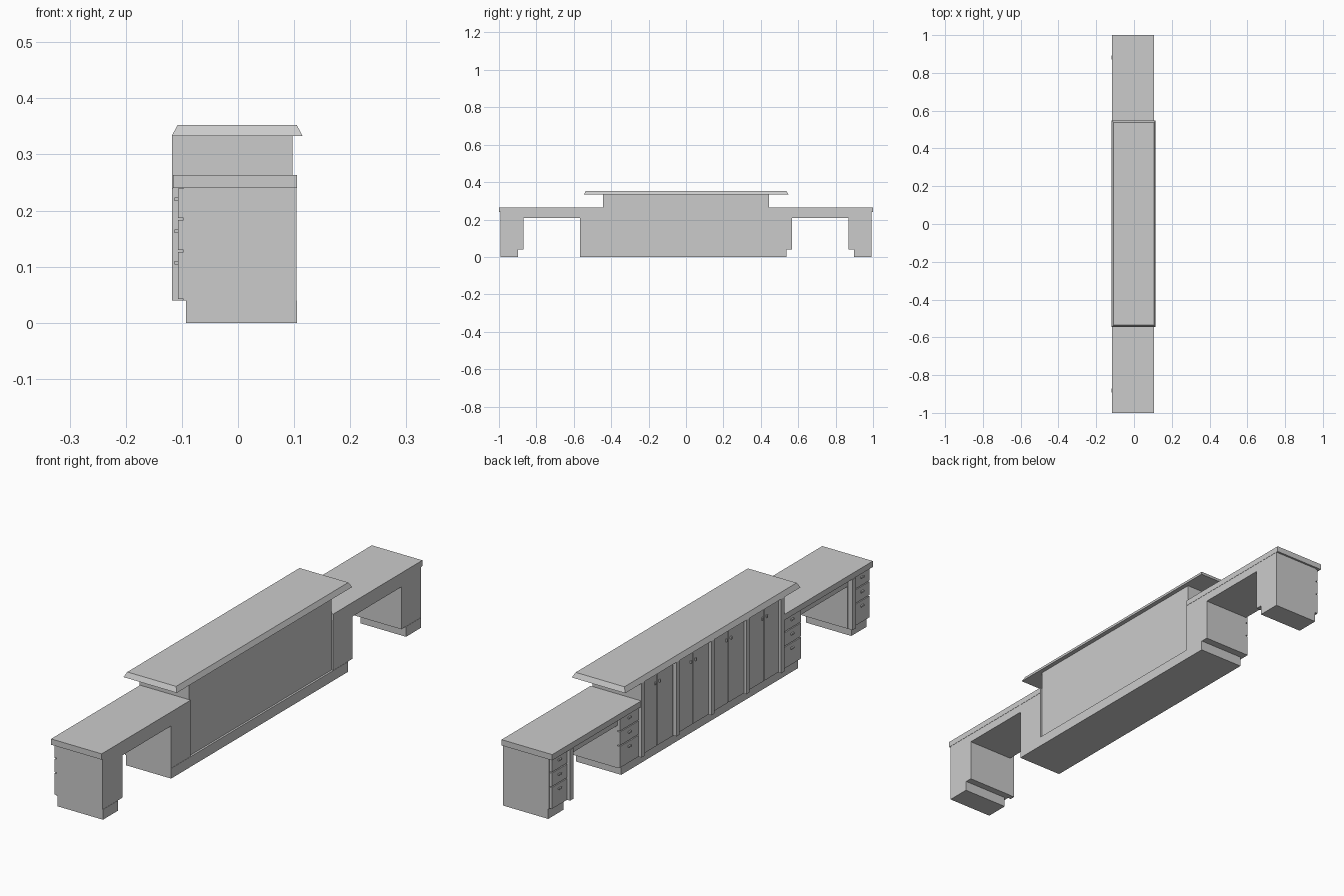
import bpy, bmesh

if "Cube" in bpy.data.objects:
    bpy.data.objects.remove(bpy.data.objects["Cube"])


def prism(name, x, y, z, inset=0.0):
    """Box from (min, max) ranges; inset shrinks the top face in x and y."""
    bm = bmesh.new()
    bmesh.ops.create_cube(bm, size=1)
    for v in bm.verts:
        hi = [c > 0 for c in v.co]
        k = inset if hi[2] else 0
        v.co = (x[1] - k if hi[0] else x[0] + k,
                y[1] - k if hi[1] else y[0] + k,
                z[hi[2]])
    me = bpy.data.meshes.new(name)
    bm.to_mesh(me)
    bm.free()
    ob = bpy.data.objects.new(name, me)
    bpy.context.collection.objects.link(ob)
    return ob


def span(a, b, s):
    """Range in y, mirrored when s is -1."""
    return tuple(sorted((a * s, b * s)))


BACK = 0.104      # rear face
CARC = -0.097     # carcass front
FACE = -0.107     # door and drawer faces
POST = -0.118     # protruding posts
KICK = -0.093     # plinth front


def handle(y, z, tall=False):
    w, h = (0.003, 0.005) if tall else (0.008, 0.003)
    prism("handle", (-0.113, FACE + 0.001), (y - w, y + w), (z - h, z + h))


def drawers(y0, y1):
    for a, b, h in ((0.042, 0.126, 0.107), (0.130, 0.183, 0.163), (0.187, 0.239, 0.22)):
        prism("drawer_front", (FACE, CARC), (y0, y1), (a, b))
        handle((y0 + y1) / 2, h)


def post(y0, y1, top):
    prism("post", (POST, CARC), (y0, y1), (0.04, top))


# central tall cabinet and its plinth
prism("centre_carcass", (CARC, 0.097), (-0.445, 0.445), (0.04, 0.333))
prism("centre_plinth", (KICK, 0.105), (-0.567, 0.537), (0, 0.04))

# bevelled raised top
prism("raised_top", (-0.118, 0.115), (-0.546, 0.548), (0.333, 0.352), 0.010)

# four bays of paired doors separated by posts
bay = 0.89 / 4
for i in range(4):
    mid = -0.445 + bay * (i + 0.5)
    for s in (-1, 1):
        a, b = sorted((mid + s * 0.002, mid + s * (bay / 2 - 0.012)))
        prism("door", (FACE, CARC), (a, b), (0.042, 0.331))
        handle(mid + s * 0.014, 0.293, True)
for i in range(5):
    y = -0.435 + 0.2175 * i
    post(y - 0.010, y + 0.010, 0.333)

# side wings
for s in (-1, 1):
    prism("counter", (-0.116, 0.105), span(0.445, 1.0, s), (0.24, 0.263))
    prism("kneehole_apron", (CARC, BACK), span(0.565, 0.872, s), (0.207, 0.24))
    # drawer stack beside the centre
    prism("inner_carcass", (CARC, BACK), span(0.445, 0.567, s), (0.04, 0.24))
    drawers(*span(0.449, 0.565, s))
    # pedestal at the end
    prism("end_carcass", (CARC, BACK), span(0.87, 0.992, s), (0.04, 0.24))
    prism("end_plinth", (KICK, 0.105), span(0.898, 0.992, s), (0, 0.04))
    post(*span(0.871, 0.891, s), 0.24)
    drawers(*span(0.895, 0.99, s))
